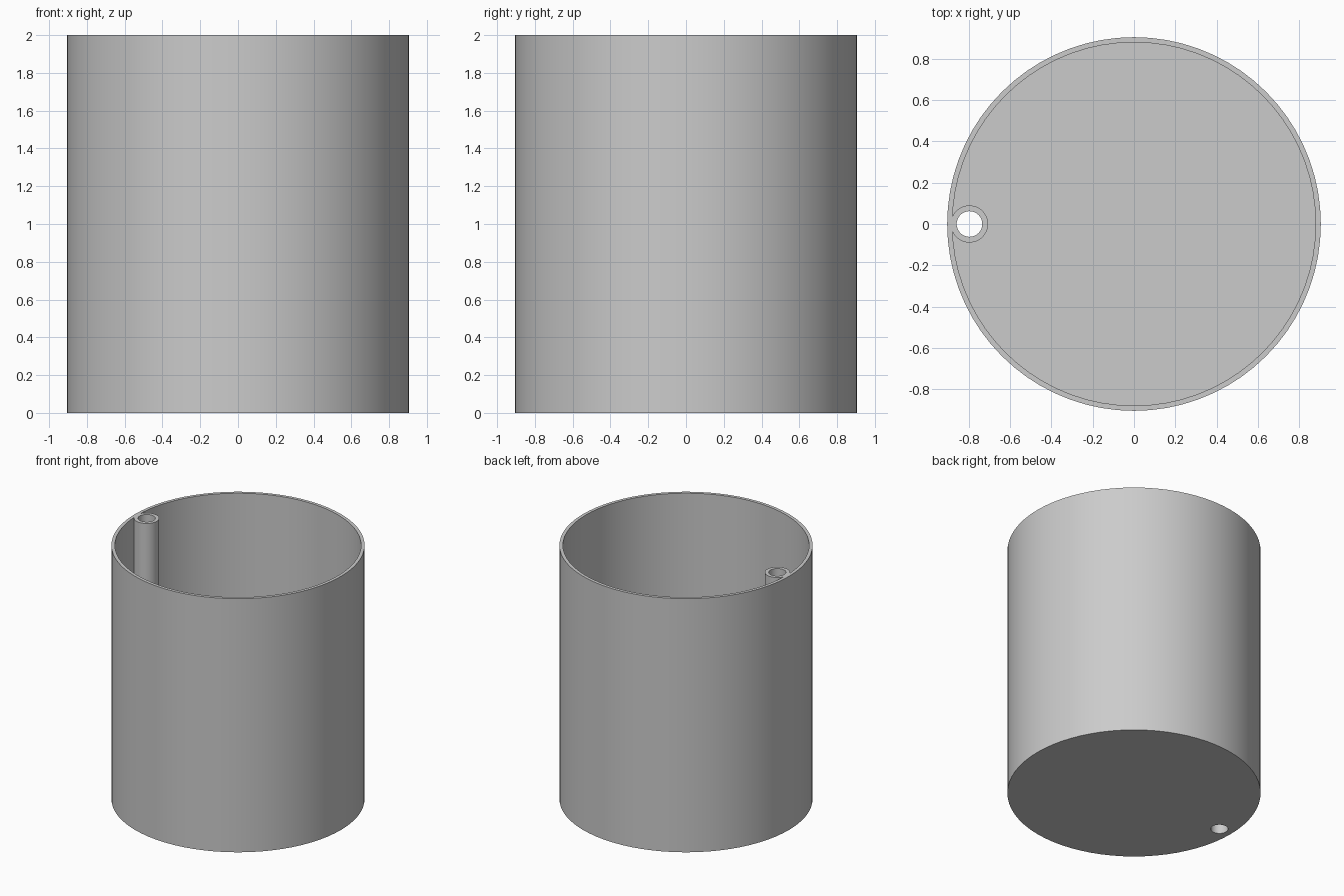
import bpy
import math

cube = bpy.data.objects.get("Cube")
if cube:
    bpy.data.objects.remove(cube, do_unlink=True)

HEIGHT = 2.0
OUTER_R, INNER_R = 0.905, 0.88
FLOOR = 0.025
POST_X, POST_R, HOLE_R = -0.797, 0.09, 0.062

grey = bpy.data.materials.new("plain grey")
grey.use_nodes = True
colour = (0.6, 0.6, 0.6, 1.0)
grey.diffuse_color = colour
grey.node_tree.nodes["Principled BSDF"].inputs["Base Color"].default_value = colour


def cylinder(name, radius, bottom, top, x=0.0, sides=72):
    bpy.ops.mesh.primitive_cylinder_add(
        vertices=sides, radius=radius, depth=top - bottom,
        location=(x, 0, (top + bottom) / 2))
    obj = bpy.context.object
    obj.name = name
    obj.data.materials.append(grey)
    return obj


def cut(target, cutter):
    """Subtract the cutter from the target, then discard the cutter."""
    mod = target.modifiers.new("cut", "BOOLEAN")
    mod.operation = "DIFFERENCE"
    mod.solver = "EXACT"
    mod.object = cutter
    bpy.context.view_layer.objects.active = target
    bpy.ops.object.modifier_apply(modifier=mod.name)
    bpy.data.objects.remove(cutter, do_unlink=True)


# Cavity with a round column left standing against the wall
cavity = cylinder("cavity", INNER_R, FLOOR, HEIGHT + 0.2)
cut(cavity, cylinder("column", POST_R, -0.2, HEIGHT + 0.4, POST_X, 48))

# Open container with the hollow column running through its floor
container = cylinder("open_container", OUTER_R, 0, HEIGHT)
cut(container, cavity)
cut(container, cylinder("column_bore", HOLE_R, -0.2, HEIGHT + 0.2, POST_X, 48))

# Smooth round walls with crisp rims
bpy.ops.object.select_all(action="DESELECT")
container.select_set(True)
bpy.context.view_layer.objects.active = container
bpy.ops.object.shade_smooth_by_angle(angle=math.radians(30))
